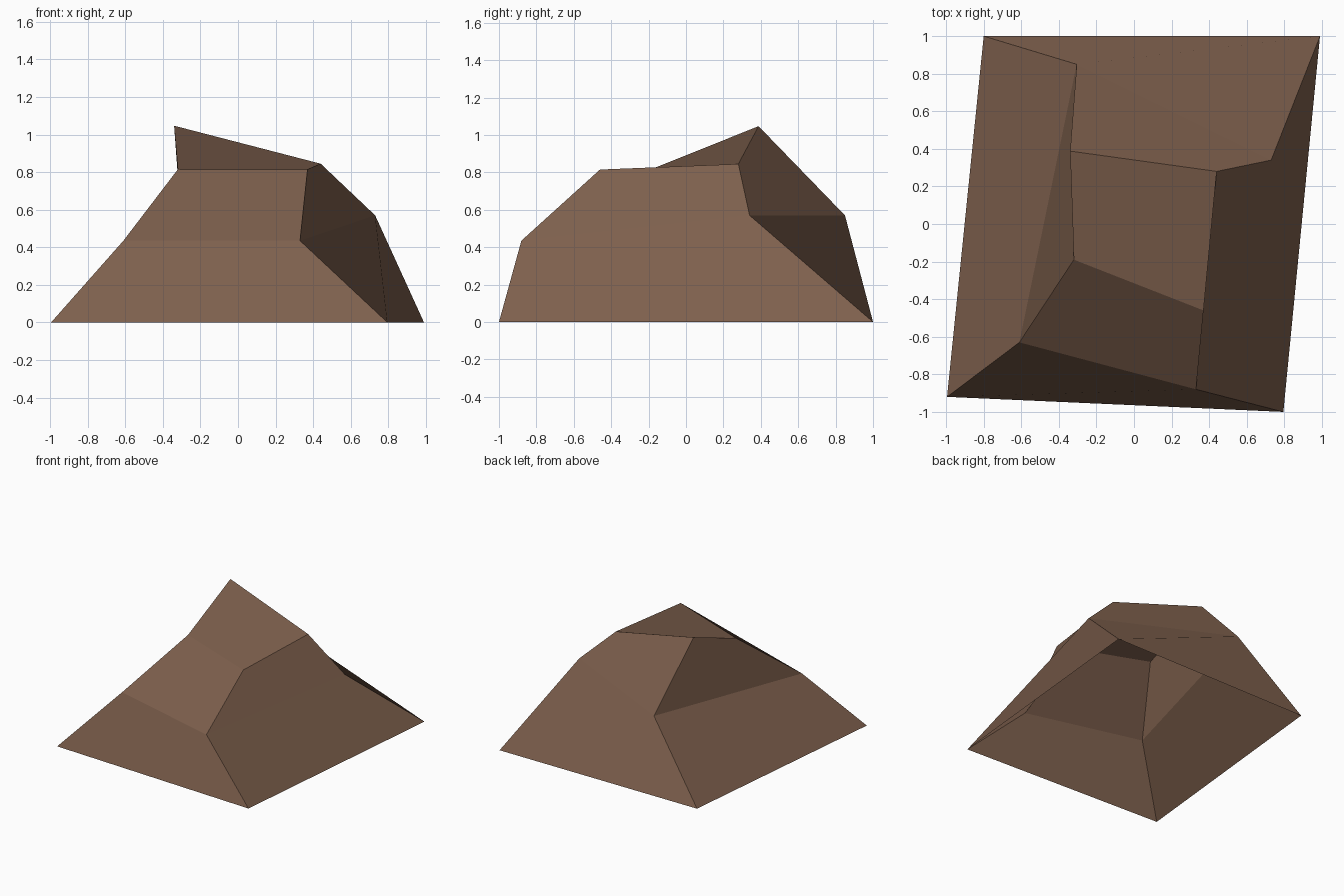
import bpy, bmesh

if "Cube" in bpy.data.objects:
    bpy.data.objects.remove(bpy.data.objects["Cube"])

# One flat brown for the whole rock
brown = bpy.data.materials.new("earth_brown")
brown.diffuse_color = (0.205, 0.115, 0.073, 1.0)
brown.use_nodes = True
brown.node_tree.nodes["Principled BSDF"].inputs["Base Color"].default_value = brown.diffuse_color

# Three rings, each front-left, front-right, back-right, back-left
rings = [
    [(-0.995, -0.92, 0), (0.795, -1.0, 0), (0.99, 1.0, 0), (-0.80, 1.0, 0)],
    [(-0.61, -0.63, 0.435), (0.33, -0.88, 0.435), (0.73, 0.34, 0.57), (-0.305, 0.85, 0.57)],
    [(-0.32, -0.19, 0.815), (0.37, -0.46, 0.815), (0.44, 0.28, 0.845), (-0.34, 0.388, 1.047)],
]

# Loft the rings into an open-bottomed shell with a sloping cap
bm = bmesh.new()
loops = [[bm.verts.new(p) for p in ring] for ring in rings]
for low, high in zip(loops, loops[1:]):
    for i in range(4):
        j = (i + 1) % 4
        bm.faces.new((low[i], low[j], high[j], high[i]))
bm.faces.new(loops[-1])

mesh = bpy.data.meshes.new("rock_mound")
bm.to_mesh(mesh)
bm.free()
mesh.materials.append(brown)
rock = bpy.data.objects.new("rock_mound", mesh)
bpy.context.collection.objects.link(rock)
